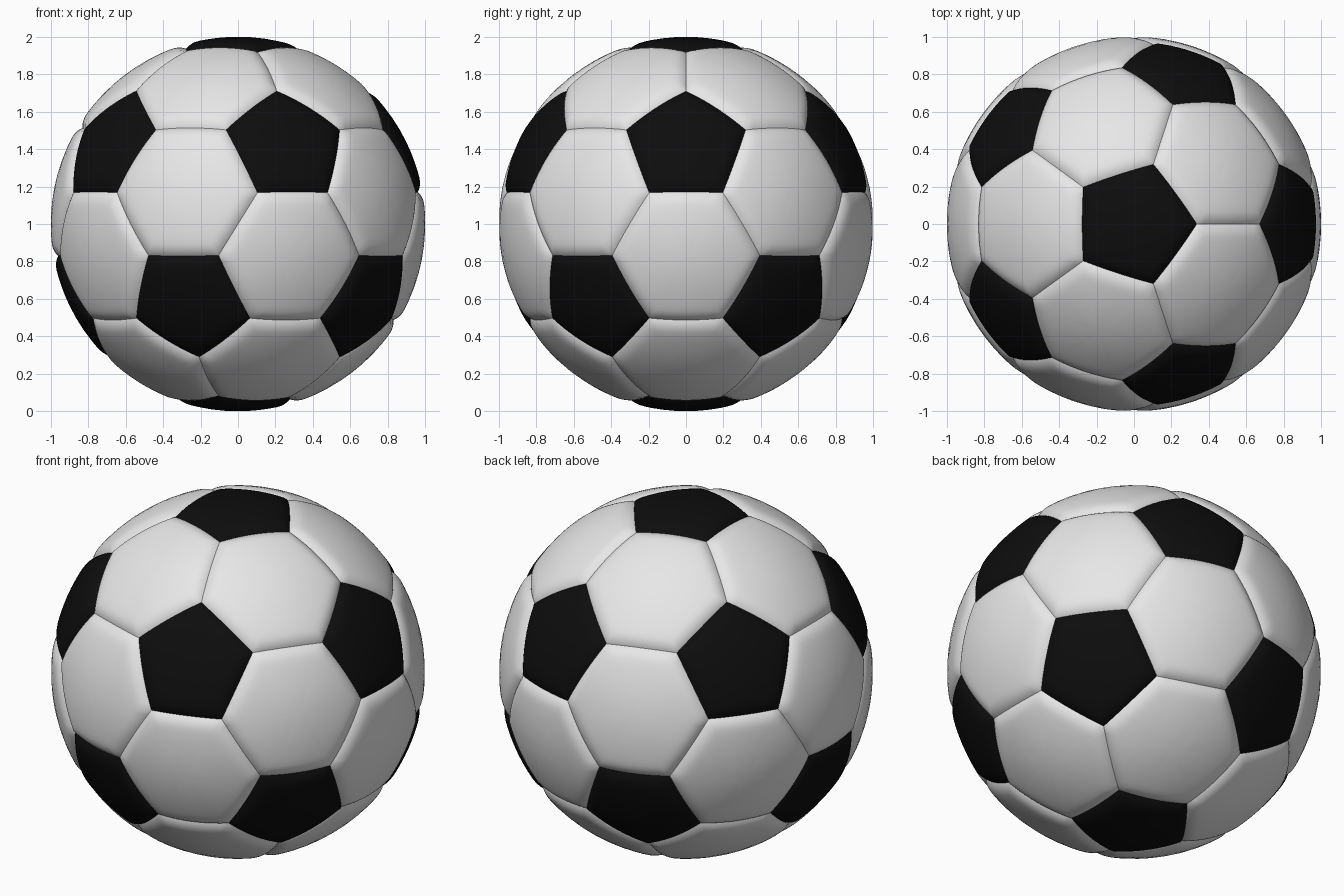
import bpy, bmesh, math
from mathutils import Vector
from itertools import combinations

if "Cube" in bpy.data.objects:
    bpy.data.objects.remove(bpy.data.objects["Cube"])

SEGS = 10                    # divisions along each panel side
RINGS = [0.2, 0.4, 0.6, 0.72, 0.8, 0.85, 0.89, 0.92, 0.945, 0.965, 0.985, 1.0]
DEPTH, WIDTH = 0.024, 0.085  # seam groove depth and width of the rounded border


def material(name, value):
    m = bpy.data.materials.new(name)
    m.diffuse_color = (value, value, value, 1)
    m.use_nodes = True
    m.node_tree.nodes["Principled BSDF"].inputs["Base Color"].default_value = m.diffuse_color
    return m


# Icosahedron corners: poles plus two staggered rings
H = 1 / math.sqrt(5)
corners = [Vector((0, 0, 1)), Vector((0, 0, -1))]
for k in range(5):
    for z, turn in ((H, 0), (-H, 36)):
        a = math.radians(72 * k + turn)
        corners.append(Vector((2 * H * math.cos(a), 2 * H * math.sin(a), z)))


def near(a, b):
    return 0.1 < (a - b).length < 1.2


def ordered(points):
    # sort panel corners anticlockwise around the panel centre
    c = sum(points, Vector()).normalized()
    u = (points[0] - c * points[0].dot(c)).normalized()
    v = c.cross(u)
    return sorted(points, key=lambda p: math.atan2(p.dot(v), p.dot(u)))


# Cutting each corner at a third of its edges gives pentagons and hexagons
pentagons = [ordered([a.lerp(b, 1 / 3) for b in corners if near(a, b)]) for a in corners]
hexagons = [ordered([p.lerp(q, 1 / 3) for p in t for q in t if p is not q])
            for t in combinations(corners, 3)
            if all(near(p, q) for p, q in combinations(t, 2))]


def add_panel(bm, poly):
    # concentric rings on the sphere, puffed down to the seam at the border
    n = len(poly)
    centre = sum(poly, Vector()) / n
    walls = [poly[i].cross(poly[(i + 1) % n]).normalized() for i in range(n)]

    def place(p):
        p = p.normalized()
        d = min(math.asin(max(0, p.dot(w))) for w in walls)
        t = min(1, d / WIDTH)
        return bm.verts.new(p * (1 - DEPTH * (1 - t) ** 2.5) + Vector((0, 0, 1)))

    border = [poly[i].lerp(poly[(i + 1) % n], j / SEGS) for i in range(n) for j in range(SEGS)]
    count = len(border)
    hub = place(centre)
    inner = None
    for s in RINGS:
        ring = [place(centre.lerp(b, s)) for b in border]
        for i in range(count):
            j = (i + 1) % count
            if inner:
                bm.faces.new((inner[i], ring[i], ring[j], inner[j]))
            else:
                bm.faces.new((hub, ring[i], ring[j]))
        inner = ring


def build(name, polys, mat):
    bm = bmesh.new()
    for poly in polys:
        add_panel(bm, poly)
    for f in bm.faces:
        f.smooth = True
    mesh = bpy.data.meshes.new(name)
    bm.to_mesh(mesh)
    bm.free()
    mesh.materials.append(mat)
    bpy.context.collection.objects.link(bpy.data.objects.new(name, mesh))


build("white_hexagon_panels", hexagons, material("white leather", 0.8))
build("black_pentagon_panels", pentagons, material("black leather", 0.004))
